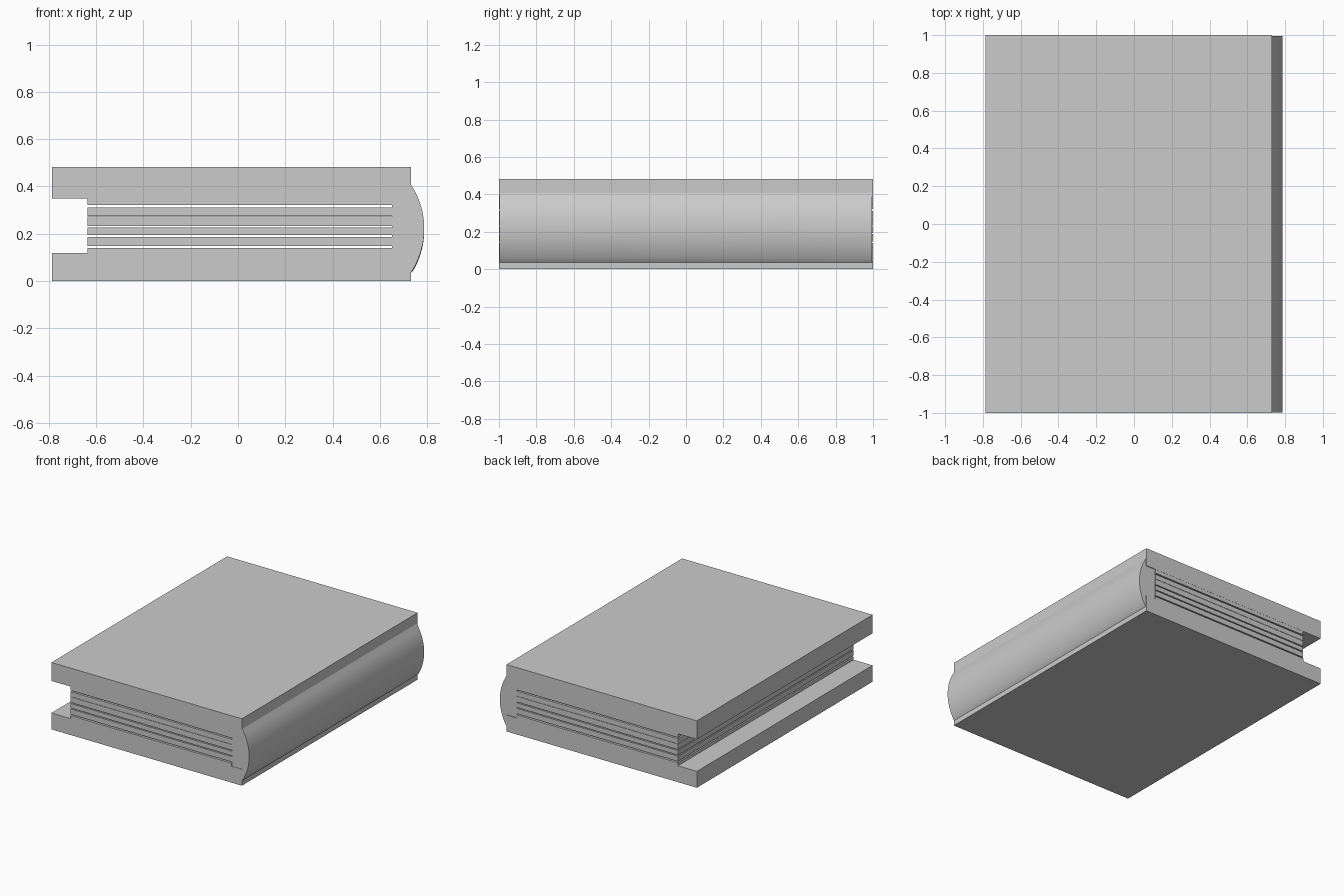
import bpy, bmesh, math

if "Cube" in bpy.data.objects:
    bpy.data.objects.remove(bpy.data.objects["Cube"])


def extrude_profile(name, pts, y0, y1, back_shift=None):
    """Extrude an (x, z) outline along y; back_shift offsets z of curved points at the back."""
    bm = bmesh.new()
    front = [bm.verts.new((x, y0, z)) for x, z in pts]
    face = bm.faces.new(front)
    res = bmesh.ops.extrude_face_region(bm, geom=[face])
    for v in res["geom"]:
        if isinstance(v, bmesh.types.BMVert):
            if back_shift and v.co.x > 0.732:
                v.co.z += back_shift
            v.co.y = y1
    bmesh.ops.recalc_face_normals(bm, faces=bm.faces)
    me = bpy.data.meshes.new(name)
    bm.to_mesh(me)
    bm.free()
    ob = bpy.data.objects.new(name, me)
    bpy.context.collection.objects.link(ob)
    return ob


def box(name, x0, x1, z0, z1, y=1.0):
    return extrude_profile(name, [(x0, z0), (x1, z0), (x1, z1), (x0, z1)], -y, y)


# Covers: the bottom one carries a raised ledge under the pages
extrude_profile("bottom_cover", [(-0.787, 0), (0.731, 0), (0.731, 0.118), (0.65, 0.118),
                                 (0.65, 0.14), (-0.636, 0.14), (-0.636, 0.118),
                                 (-0.787, 0.118)], -1, 1)
box("top_cover", -0.787, 0.731, 0.349, 0.482)

# Page blocks separated by thin open slits
pages = [(0.149, 0.187), (0.194, 0.227), (0.234, 0.274), (0.276, 0.312), (0.321, 0.349)]
for i, (z0, z1) in enumerate(pages):
    box(f"page_block_{i + 1}", -0.636, 0.65, z0, z1, 0.999)

# Rounded spine with an inner body between the covers
half, bulge, mid = 0.186, 0.056, 0.222
radius = (half ** 2 + bulge ** 2) / (2 * bulge)
cx = 0.787 - radius
sweep = math.asin(half / radius)
N = 24
arc = [(cx + radius * math.cos(a), mid + radius * math.sin(a))
       for a in (-sweep + 2 * sweep * i / N for i in range(N + 1))]
outline = [(0.65, 0.118), (0.731, 0.118)] + arc + [(0.731, 0.349), (0.65, 0.349)]
spine = extrude_profile("spine", outline, -0.997, 0.995, -0.007)

bpy.ops.object.select_all(action='DESELECT')
spine.select_set(True)
bpy.context.view_layer.objects.active = spine
bpy.ops.object.shade_smooth_by_angle(angle=math.radians(30))
